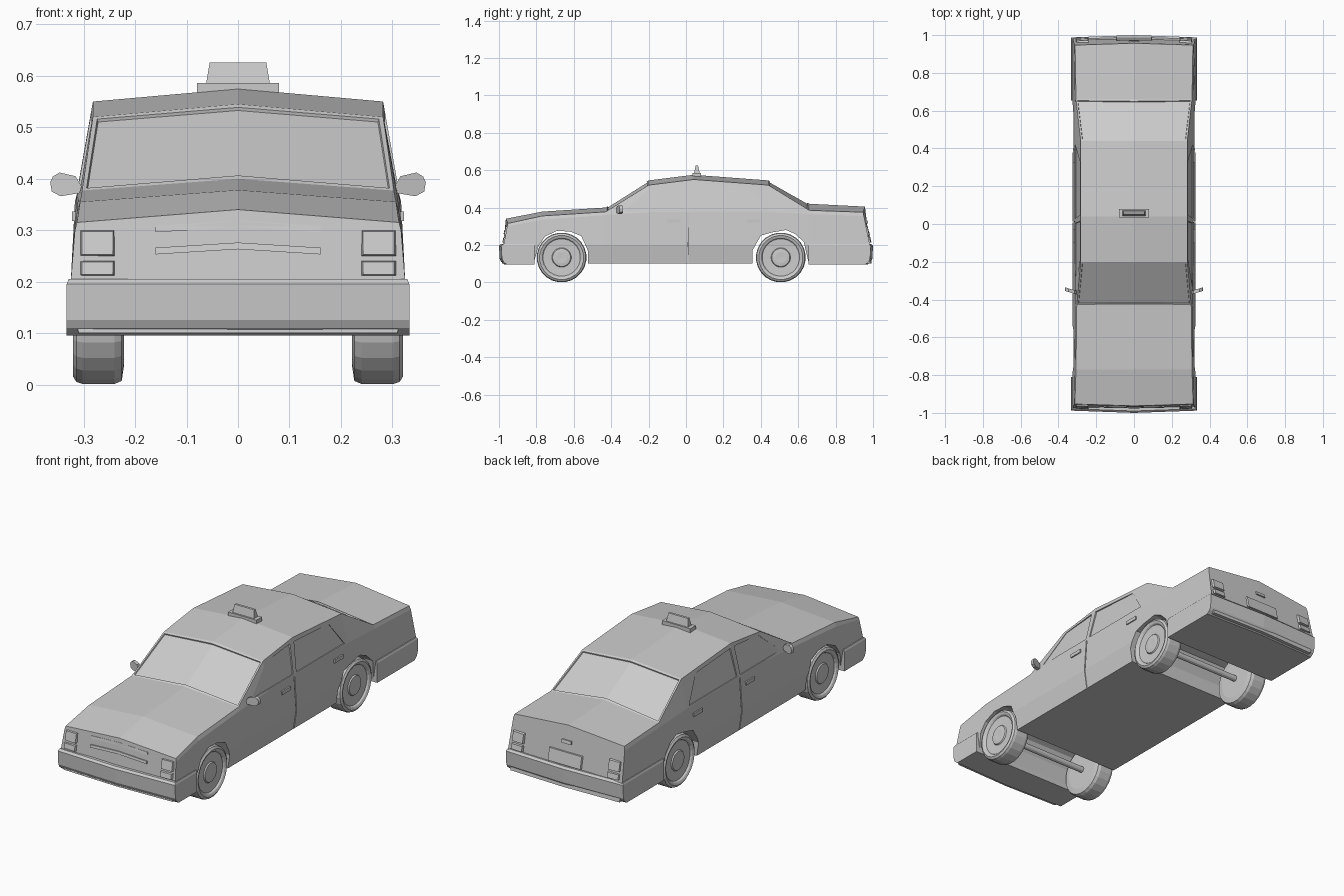
import bpy, bmesh, math

if "Cube" in bpy.data.objects:
    bpy.data.objects.remove(bpy.data.objects["Cube"])

grey = bpy.data.materials.new("plain grey")
grey.diffuse_color = (0.6, 0.6, 0.6, 1)
grey.use_nodes = True
grey.node_tree.nodes["Principled BSDF"].inputs["Base Color"].default_value = grey.diffuse_color


def finish(name, bm):
    bmesh.ops.recalc_face_normals(bm, faces=bm.faces)
    me = bpy.data.meshes.new(name)
    bm.to_mesh(me)
    bm.free()
    me.materials.append(grey)
    ob = bpy.data.objects.new(name, me)
    bpy.context.collection.objects.link(ob)
    return ob


def loft(name, rings, cap=True):
    """Closed rings of 3D points joined into a solid."""
    bm = bmesh.new()
    vs = [[bm.verts.new(p) for p in r] for r in rings]
    n = len(vs[0])
    for a, b in zip(vs, vs[1:]):
        for i in range(n):
            j = (i + 1) % n
            bm.faces.new((a[i], a[j], b[j], b[i]))
    if cap:
        bm.faces.new(vs[0])
        bm.faces.new(vs[-1])
    return finish(name, bm)


def box(name, x0, x1, y0, y1, z0, z1):
    ring = lambda z: [(x0, y0, z), (x1, y0, z), (x1, y1, z), (x0, y1, z)]
    return loft(name, [ring(z0), ring(z1)])


def cut(target, cutter):
    m = target.modifiers.new("cut", 'BOOLEAN')
    m.operation = 'DIFFERENCE'
    m.solver = 'EXACT'
    m.object = cutter
    bpy.context.view_layer.objects.active = target
    bpy.ops.object.modifier_apply(modifier=m.name)
    bpy.data.objects.remove(cutter)


# Body shell: (low y, top y, edge x, edge z, belt x, belt z, ridge z)
stations = [
    (-.975, -.953, .313, .315, .317, .300, .340),
    (-.77, -.77, .307, .355, .313, .335, .378),
    (-.43, -.43, .303, .377, .311, .360, .400),
    (-.20, -.20, .282, .520, .313, .375, .545),
    (.04, .04, .282, .550, .313, .375, .575),
    (.44, .44, .282, .520, .313, .375, .545),
    (.66, .66, .307, .385, .313, .365, .420),
    (.983, .947, .312, .375, .317, .355, .405)]
bm = bmesh.new()
rings = []
for k, (yl, yt, ex, ez, bx, bz, cz) in enumerate(stations):
    v = -.01 if k == 0 else .01 if k == 7 else 0
    yb = yl + (yt - yl) * (bz - .2) / (ez - .2)
    half = [(.31, yl, .1), (.325, yl, .2), (bx, yb, bz), (ex, yt, ez)]
    ring = [(0, yl + v, .1)] + half + [(0, yt + v, cz)]
    ring += [(-x, y, z) for x, y, z in reversed(half)]
    rings.append([bm.verts.new(p) for p in ring])
glass = {2: [], 5: []}
for k in range(7):
    for i in range(10):
        j = (i + 1) % 10
        f = bm.faces.new((rings[k][i], rings[k][j], rings[k + 1][j], rings[k + 1][i]))
        if k in glass and i in (4, 5):
            glass[k].append(f)
for r in (rings[0], rings[-1]):
    bm.faces.new(r[:6])
    bm.faces.new(r[5:] + r[:1])
bmesh.ops.recalc_face_normals(bm, faces=bm.faces)
# Recessed windscreen and rear window
for faces in glass.values():
    bmesh.ops.inset_region(bm, faces=faces, thickness=.012, depth=0)
    bmesh.ops.inset_region(bm, faces=faces, thickness=.002, depth=-.006)
body = finish("car_body", bm)

# Wheel tunnels through the whole body
arches = [
    [(-.815, .05), (-.813, .107), (-.79, .19), (-.755, .245), (-.69, .275), (-.62, .272),
     (-.56, .248), (-.525, .17), (-.525, .05)],
    [(.355, .05), (.355, .17), (.40, .25), (.46, .267), (.535, .28), (.585, .258),
     (.63, .215), (.655, .107), (.655, .05)]]
for pts in arches:
    cut(body, loft("arch_cutter", [[(x, y, z) for y, z in pts] for x in (-.5, .5)]))


def side_x(z):
    prof = [(.05, .303), (.1, .31), (.2, .325), (.375, .313), (.53, .283), (.6, .27)]
    for (z0, x0), (z1, x1) in zip(prof, prof[1:]):
        if z <= z1:
            return x0 + (x1 - x0) * (z - z0) / (z1 - z0)


# Side windows and door seams, recessed on both sides
cuts = [
    ([(-.33, .382), (-.18, .508), (.015, .528), (.003, .382)], .005),
    ([(.03, .382), (.047, .528), (.33, .508), (.42, .382)], .005),
    ([(.007, .09), (.007, .2), (.007, .37), (.013, .37), (.013, .2), (.013, .09)], .004)]
for s in (-1, 1):
    for pts, d in cuts:
        cut(body, loft("side_cutter", [[(s * (side_x(z) + o), y, z) for y, z in pts]
                                       for o in (-d, .03)]))


# Bumpers wrapping back to the wheel arches
def bumper(name, s, y0, reach):
    rr = []
    for z, inset in ((.095, .03), (.11, .012), (.125, .004), (.195, 0), (.205, .01)):
        w = .333 - (.004 if z > .2 else 0)
        y = reach - .012 - inset
        rr.append([(w, s * y0, z), (w, s * y, z), (0, s * (y + .012), z),
                   (-w, s * y, z), (-w, s * y0, z)])
    loft(name, rr)


bumper("front_bumper", -1, .81, 1.0)
bumper("rear_bumper", 1, .655, 1.0)


# Raised details on the sloping nose and tail
def end_y(s, x, z):
    base, k = (.975, .19) if s < 0 else (.983, .206)
    return s * (base - (z - .2) * k + .01 * (1 - abs(x) / .313))


def end_plate(name, s, pts, depth=.007, shrink=.9):
    cx = sum(p[0] for p in pts) / len(pts)
    cz = sum(p[1] for p in pts) / len(pts)
    back = [(x, end_y(s, x, z) - s * .004, z) for x, z in pts]
    front = [(cx + (x - cx) * shrink, end_y(s, x, z) + s * depth,
              cz + (z - cz) * shrink) for x, z in pts]
    loft(name, [back, front])


def rect(x0, x1, z0, z1):
    return [(x0, z0), (x1, z0), (x1, z1), (x0, z1)]


for s, label in ((-1, "front"), (1, "rear")):
    for m, side in ((-1, "left"), (1, "right")):
        end_plate(f"{label}_{side}_lamp", s, rect(m * .24, m * .307, .25, .3))
        end_plate(f"{label}_{side}_indicator", s, rect(m * .24, m * .307, .212, .24))
for z in (.253, .296):
    end_plate("grille_bar", -1, [(-.16, z), (0, z + .01), (.16, z), (.16, z + .013),
                                 (0, z + .023), (-.16, z + .013)], .003, 1)
end_plate("number_plate", 1, rect(-.095, .095, .212, .275), .004, .97)
end_plate("boot_handle", 1, rect(-.028, .028, .315, .332), .006, .95)

# Door handles and wing mirrors
mirror = [(.365, .393), (.36, .404), (.347, .412), (.316, .405), (.304, .385),
          (.308, .372), (.345, .366), (.362, .375)]
for s in (-1, 1):
    for y in (-.1, .325):
        box("door_handle", s * .31, s * .323, y, y + .07, .318, .336)
    loft("wing_mirror", [[(s * x, y - (.34 - x) * .3, z) for x, z in mirror]
                         for y in (-.362, -.343)])

# Roof sign
box("roof_sign_base", -.08, .08, .035, .08, .56, .586)
loft("roof_sign", [[(-w, .058 - d, z), (w, .058 - d, z), (w, .058 + d, z), (-w, .058 + d, z)]
                   for w, d, z in ((.062, .015, .584), (.055, .006, .626))])

# Wheels turned from a profile (radius, x), and axles
profile = [(.004, .313), (.03, .314), (.048, .312), (.052, .306), (.1, .308), (.106, .316),
           (.118, .321), (.129, .314), (.133, .302), (.133, .24), (.127, .226),
           (.1, .222), (.004, .222)]
N = 24
ang = [2 * math.pi * (i + .5) / N for i in range(N)]
for y, label in ((-.665, "front"), (.507, "rear")):
    for s in (-1, 1):
        loft(f"{label}_wheel", [[(s * x, y + r * math.cos(a), .133 + r * math.sin(a))
                                 for a in ang] for r, x in profile])
    loft(f"{label}_axle", [[(x, y + .016 * math.cos(a), .133 + .016 * math.sin(a))
                            for a in ang[::2]] for x in (-.225, .225)])
